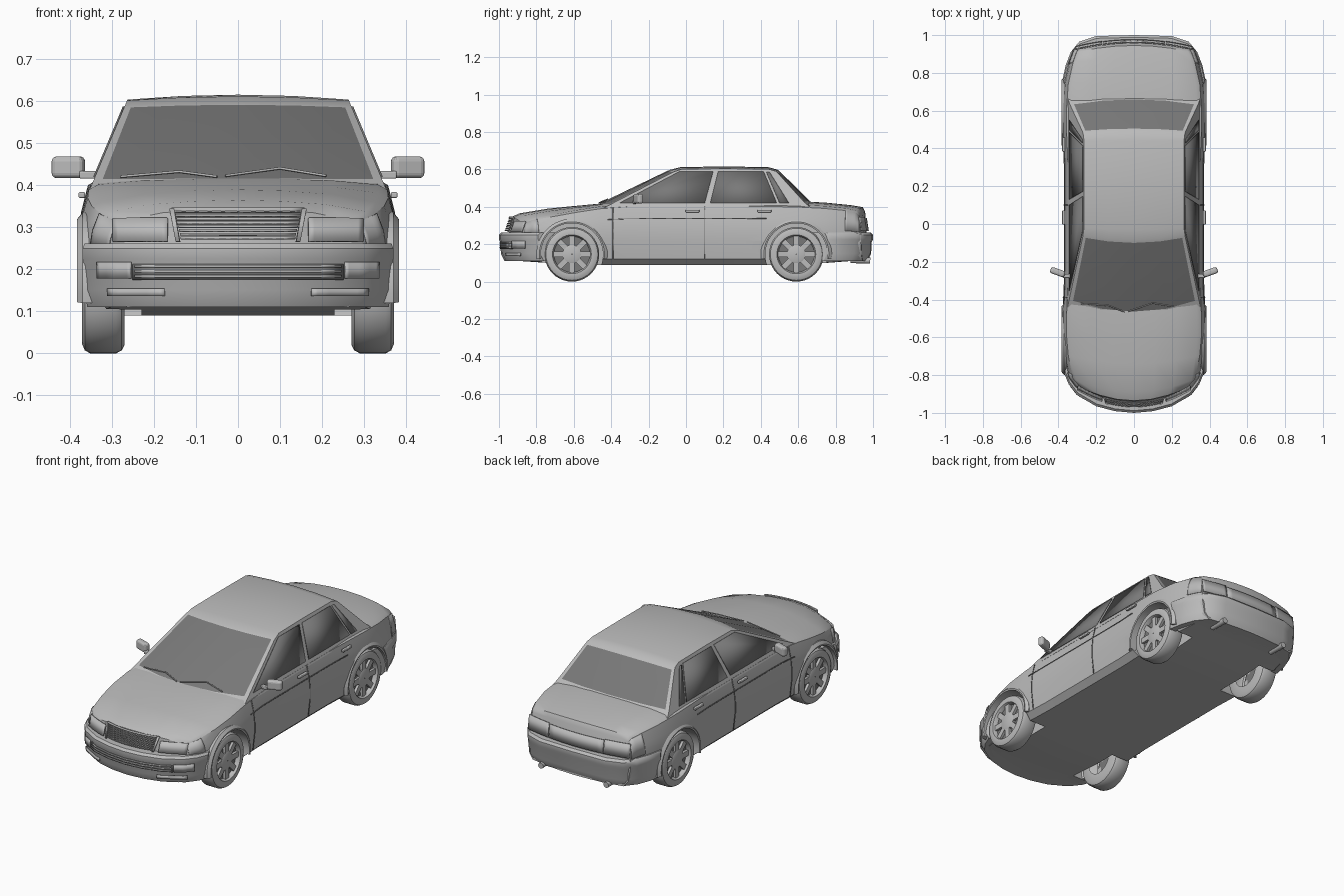
import bpy, bmesh
from math import sin, cos, pi, radians
from mathutils import Matrix, Vector

if "Cube" in bpy.data.objects:
    bpy.data.objects.remove(bpy.data.objects["Cube"], do_unlink=True)


def material(name, value):
    m = bpy.data.materials.new(name)
    m.use_nodes = True
    m.diffuse_color = (value, value, value, 1)
    m.node_tree.nodes["Principled BSDF"].inputs["Base Color"].default_value = (value, value, value, 1)
    return m


GREY = material("body grey", 0.5)
DARK = material("dark glass", 0.19)


def smooth(obj, angle=35):
    bpy.ops.object.select_all(action='DESELECT')
    obj.select_set(True)
    bpy.context.view_layer.objects.active = obj
    bpy.ops.object.shade_smooth_by_angle(angle=radians(angle))


def make(name, verts, faces, mats=(GREY,), thick=0):
    me = bpy.data.meshes.new(name)
    me.from_pydata([tuple(v) for v in verts], [], faces)
    for m in mats:
        me.materials.append(m)
    obj = bpy.data.objects.new(name, me)
    bpy.context.collection.objects.link(obj)
    bm = bmesh.new()
    bm.from_mesh(me)
    bmesh.ops.recalc_face_normals(bm, faces=bm.faces)
    bm.to_mesh(me)
    bm.free()
    if thick:
        mod = obj.modifiers.new("thickness", 'SOLIDIFY')
        mod.thickness, mod.offset = thick, 0
    smooth(obj)
    return obj


def loft(name, rows, mats=(GREY,), closed=False, wrap=False, extra=(), thick=0):
    n, c = len(rows), len(rows[0])
    faces = [(i * c + j, i * c + (j + 1) % c, (i + 1) % n * c + (j + 1) % c, (i + 1) % n * c + j)
             for i in range(n if wrap else n - 1) for j in range(c if closed else c - 1)]
    return make(name, [p for r in rows for p in r], faces + list(extra), mats, thick)


def box(name, loc, size, rot=(0, 0, 0), bevel=0, mat=GREY):
    bpy.ops.mesh.primitive_cube_add(size=1, location=loc, rotation=rot)
    obj = bpy.context.object
    obj.name = name
    obj.data.transform(Matrix.Diagonal((*size, 1)))
    obj.data.materials.append(mat)
    if bevel:
        mod = obj.modifiers.new("rounding", 'BEVEL')
        mod.width, mod.segments = bevel, 3
    return obj


def rod(name, a, b, r, mat=GREY):
    a, b = Vector(a), Vector(b)
    bpy.ops.mesh.primitive_cylinder_add(vertices=16, radius=r, depth=(b - a).length, location=(a + b) / 2,
                                        rotation=(b - a).to_track_quat('Z', 'Y').to_euler())
    bpy.context.object.name = name
    bpy.context.object.data.materials.append(mat)
    smooth(bpy.context.object)


# Lower body: stations of y, bow, half width, floor z, shoulder z, centre top z, lean
STATIONS = [(-.965, .09, .30, .11, .318, .345, .35), (-.89, .08, .345, .11, .338, .365, 0),
            (-.74, .05, .37, .10, .36, .39, 0), (-.6, .02, .38, .09, .382, .404, 0),
            (-.46, 0, .378, .09, .402, .417, 0), (-.3, 0, .371, .09, .415, .42, 0),
            (.3, 0, .371, .09, .415, .42, 0), (.46, 0, .378, .09, .415, .425, 0),
            (.6, 0, .38, .09, .412, .431, 0), (.75, -.01, .37, .10, .404, .422, 0),
            (.88, -.03, .345, .11, .392, .409, 0), (.945, -.04, .325, .11, .38, .398, 0),
            (.975, -.04, .315, .11, .362, .375, -.15)]


def station(y):
    for a, b in zip(STATIONS, STATIONS[1:]):
        if y <= b[0]:
            f = (y - a[0]) / (b[0] - a[0])
            return [p + (q - p) * f for p, q in zip(a, b)]


def section(st):
    y, bow, w, zb, ze, zt, lean = st
    side = lambda f: .22 + (ze - .22) * f
    d = zt - ze
    pts = [(0, zb), (.3 * w, zb), (.6 * w, zb), (.88 * w, zb),
           (w - .012, zb + .03), (w, .22), (w, side(.3)), (w - .006, side(.6)), (w - .022, side(.93)),
           (.88 * w, ze), (.6 * w, ze + .62 * d), (.3 * w, ze + .9 * d), (0, zt)]
    return [(x, y + bow * (x / w) ** 2 + lean * max(0, z - .26), z) for x, z in pts]


rings, caps = [], []
for st in STATIONS:
    half = section(st)
    rings.append(half + [(-x, y, z) for x, y, z in half[11:0:-1]])
for base in (0, 24 * (len(rings) - 1)):
    for f in [(i, i + 1, 11 - i, 12 - i) for i in range(3)] + [tuple(range(3, 10))]:
        caps += [[base + k for k in f], [base + (24 - k) % 24 for k in f]]
body = loft("lower_body", rings, closed=True, extra=caps)

# Wheel wells cut from the body
WHEEL_Y, WHEEL_Z = (-.61, .59), .146
for y in WHEEL_Y:
    for s in (1, -1):
        bpy.ops.mesh.primitive_cylinder_add(vertices=48, radius=.167, depth=.25,
                                            location=(s * .355, y, WHEEL_Z), rotation=(0, pi / 2, 0))
        cutter = bpy.context.object
        cutter.name, cutter.hide_render = "wheel_well_cutter", True
        mod = body.modifiers.new("well", 'BOOLEAN')
        mod.operation, mod.object = 'DIFFERENCE', cutter
        bpy.context.view_layer.objects.active = body
        bpy.ops.object.modifier_apply(modifier=mod.name)
        bpy.data.objects.remove(cutter, do_unlink=True)
smooth(body)

# Cabin: stations of y, bow, centre z, edge z; glass set by row and column
CABIN = [(-.515, .07, .392, .392), (-.465, .066, .416, .415), (-.1, .03, .592, .585), (-.085, .03, .598, .59),
         (-.03, .01, .612, .602), (.2, 0, .616, .604), (.44, 0, .612, .602), (.49, -.01, .598, .59),
         (.505, -.012, .586, .578), (.66, -.03, .432, .427), (.70, -.03, .392, .392)]
COLS = (-1, -.94, -.5, 0, .5, .94, 1)


def cabin_x(z):
    return .345 - (z - .41) * .42


rows = [[(t * cabin_x(ze), y + bow * t * t, ze + (zc - ze) * (1 - t * t)) for t in COLS]
        for y, bow, zc, ze in CABIN]
n, c = len(rows), len(COLS)
extra = [[i * c for i in range(n)], [i * c + c - 1 for i in range(n)]]
extra += [(j, j + 1, (n - 1) * c + j + 1, (n - 1) * c + j) for j in range(c - 1)]
cabin = loft("cabin", rows, (GREY, DARK), extra=extra)
for p in cabin.data.polygons:
    ys = [cabin.data.vertices[v].co.y for v in p.vertices]
    inner = abs(p.center.x) < .9 * cabin_x(p.center.z)
    screen = max(ys) < -.06 and min(ys) > -.48 and max(ys) - min(ys) > .2
    rear = min(ys) > .48 and max(ys) < .67 and max(ys) - min(ys) > .1
    p.material_index = int(inner and (screen or rear))

# Side windows
WINDOWS = {"front_door_window": [(-.355, .42), (-.035, .588), (.145, .588), (.1, .42)],
           "rear_door_window": [(.13, .42), (.172, .588), (.415, .588), (.485, .42)],
           "quarter_window": [(.43, .585), (.447, .585), (.55, .42), (.5, .42)]}
for s in (1, -1):
    for name, outline in WINDOWS.items():
        make(name, [(s * (cabin_x(z) + .002), y, z) for y, z in outline], [range(4)], (DARK,), .004)


# Strips that follow the body side: door seams, waistline and lamp wraps
def side_strip(name, y0, y1, i0, i1, off, mat=GREY, steps=8, height=None):
    for s in (1, -1):
        strip = []
        for k in range(steps + 1):
            pts = section(station(y0 + (y1 - y0) * k / steps))[i0:i1 + 1]
            if height:
                x, y, z = pts[0]
                pts = [(x, y, z - height), (x, y, z + height)]
            strip.append([(s * (x + off), y, z) for x, y, z in pts])
        loft(name, strip, (mat,), thick=.003)


for y in (-.39, .1):
    side_strip("door_seam", y - .002, y + .002, 4, 8, .001, DARK, 1)
side_strip("waistline", -.42, .43, 7, 7, .001, DARK, 8, .002)
side_strip("indicator", -.955, -.86, 6, 8, .002)
side_strip("tail_lamp_wrap", .88, .97, 6, 8, .002)


# Bumpers swept round a plan path
def bumper(name, path, sign):
    profile = [(.1, .11), (.03, .11), (.01, .15), (.008, .21), (0, .225), (0, .25), (.012, .262), (.1, .262)]
    full = [(-x, y) for x, y in path[:0:-1]] + path
    rows = [[(x * (1 - k), y - sign * k, z) for k, z in profile] for x, y in full]
    m = len(profile)
    ends = [range(m), range(m * (len(rows) - 1), m * len(rows))]
    loft(name, rows, closed=True, extra=ends)


FRONT = [(0, -1), (.1, -.991), (.2, -.965), (.3, -.907), (.345, -.85), (.37, -.79)]
REAR = [(0, 1), (.2, .995), (.29, .965), (.335, .91), (.362, .84), (.378, .765)]
bumper("front_bumper", FRONT, -1)
bumper("rear_bumper", REAR, 1)


# Face plates that follow the nose, the tail and the front bumper
def nose(x, z):
    return -.965 + .09 * (x / .3) ** 2 + .35 * (z - .26)


def tail(x, z):
    return .975 - .04 * (x / .315) ** 2 - .15 * (z - .26)


def bumper_front(x, z):
    for (xa, ya), (xb, yb) in zip(FRONT, FRONT[1:]):
        if abs(x) <= xb:
            return ya + (yb - ya) * (abs(x) - xa) / (xb - xa) + .008


def plate(name, x0, x1, z0, z1, surface, off, mat=GREY, flare=0):
    xs = [x0 + (x1 - x0) * k / 10 for k in range(11)]
    loft(name, [[(x * (1 + f), surface(x * (1 + f), z) + off, z) for x in xs] for z, f in ((z0, 0), (z1, flare))],
         (mat,), thick=.006)


for k in range(8):
    w, z = .136 + .002 * k, .272 + .009 * k
    plate("grille_slat", -w, w, z, z + .005, nose, -.006)
plate("grille_top", -.158, .158, .338, .346, nose, -.008)
for z in (.18, .192, .204):
    plate("bumper_slat", -.245, .245, z, z + .006, bumper_front, -.003)
plate("bumper_slot", -.25, .25, .175, .213, bumper_front, .001, DARK)
for s in (1, -1):
    plate("grille_side", s * .138, s * .148, .266, .344, nose, -.008, flare=.1)
    plate("headlight", s * .168, s * .298, .266, .322, nose, -.003)
    plate("fog_light", s * .255, s * .335, .178, .218, bumper_front, -.005)
    plate("lower_intake", s * .175, s * .31, .136, .154, bumper_front, .001)
    plate("tail_lamp", s * .17, s * .31, .27, .345, tail, .003)
    # Exhaust tips, door handles and mirrors
    rod("exhaust_tip", (s * .2, .88, .115), (s * .2, .985, .112), .016)
    for y in (.035, .42):
        box("door_handle", (s * .372, y, .377), (.016, .075, .014), bevel=.004)
    box("mirror", (s * .404, -.255, .443), (.08, .034, .052), (0, 0, s * radians(20)), .012)
    box("mirror_arm", (s * .358, -.275, .425), (.04, .022, .018), bevel=.004)
plate("boot_panel", -.165, .165, .27, .34, tail, .001)


# Wipers on the windscreen
def on_screen(x, z):
    return (x, -.521 + (z - .392) * 2.08 + .066 * (x / .34) ** 2, z + .003)


for a, b in (((-.28, .418), (-.14, .43)), ((-.14, .43), (-.05, .418)),
             ((-.03, .42), (.1, .438)), ((.1, .438), (.21, .42))):
    rod("wiper", on_screen(*a), on_screen(*b), .003)

# Wheels with spokes, and arch flares
TYRE = [(.27, .08), (.27, .125), (.277, .139), (.29, .146), (.352, .146), (.365, .139), (.372, .122),
        (.371, .104), (.364, .1), (.346, .096)]
DISH = [(.347, .097), (.345, .05), (.345, .002)]
HUB = [(.345, .05), (.359, .05), (.363, .04), (.364, .002)]
FLARE = [(.33, .166), (.381, .166), (.383, .174), (.37, .19), (.33, .19)]


def lathe(name, profile, s, y, a0=0, a1=360, steps=40, mat=GREY, **kw):
    angles = [radians(a0 + (a1 - a0) * k / steps) for k in range(steps + (a1 - a0 < 360))]
    loft(name, [[(s * x, y + r * cos(a), WHEEL_Z + r * sin(a)) for x, r in profile] for a in angles], (mat,), **kw)


for y in WHEEL_Y:
    for s in (1, -1):
        lathe("tyre", TYRE, s, y, wrap=True)
        lathe("wheel_dish", DISH, s, y, wrap=True, mat=DARK)
        lathe("wheel_hub", HUB, s, y, wrap=True)
        for k in range(8):
            a = k * pi / 4
            box("wheel_spoke", (s * .353, y + .07 * cos(a), WHEEL_Z + .07 * sin(a)), (.014, .06, .03), (a, 0, 0))
        lathe("arch_flare", FLARE, s, y, -8, 188, 28, closed=True, extra=[range(5), range(28 * 5, 29 * 5)])
